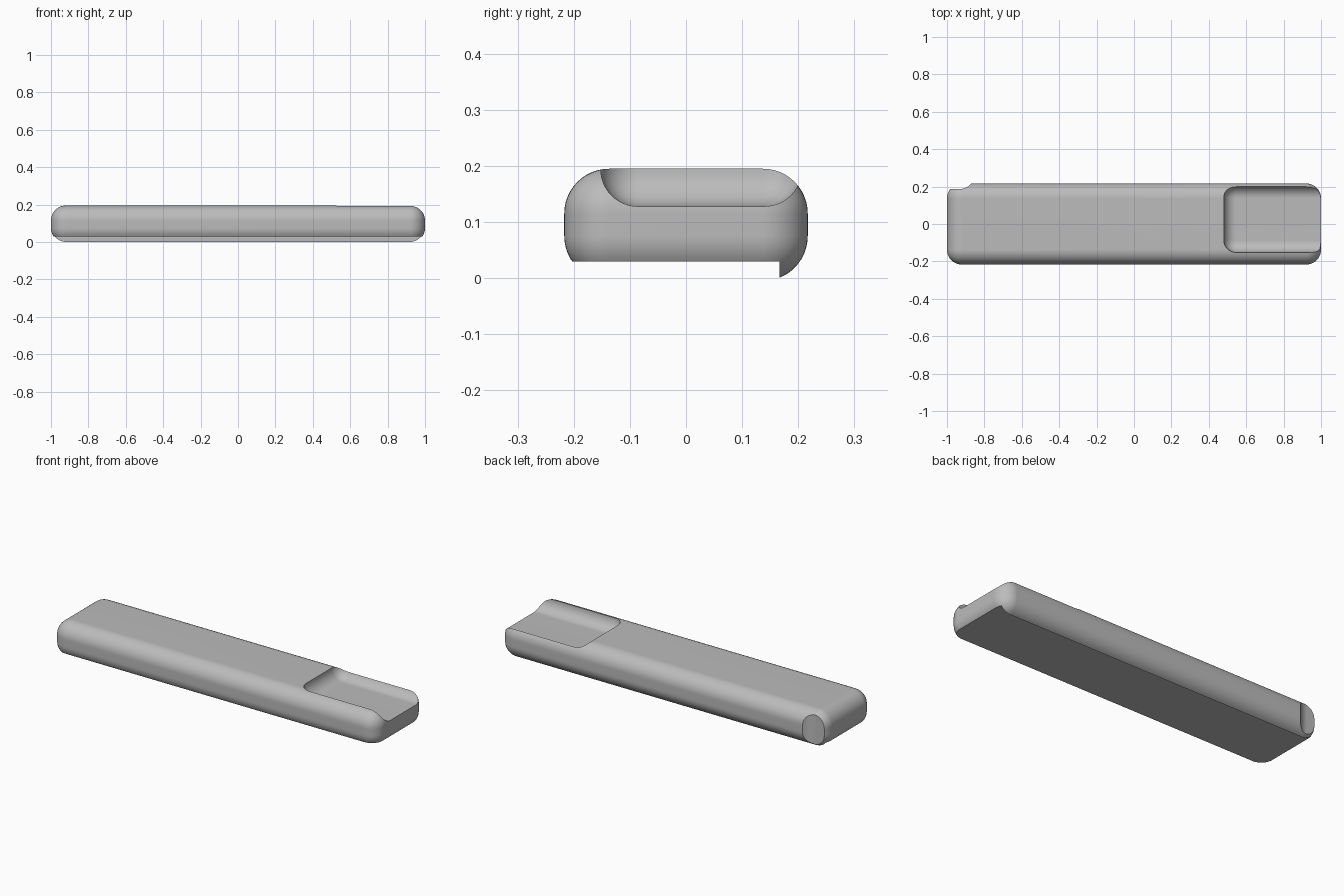
import bpy
import bmesh
import math

default = bpy.data.objects.get("Cube")
if default:
    bpy.data.objects.remove(default, do_unlink=True)

# Single flat grey
grey = bpy.data.materials.new("grey_plastic")
grey.use_nodes = True
colour = (0.5, 0.5, 0.5, 1.0)
grey.diffuse_color = colour
grey.node_tree.nodes["Principled BSDF"].inputs["Base Color"].default_value = colour


def box(name, low, high, radius=0.0, segments=12):
    """Box between two corners, with every edge rounded when radius is set."""
    bm = bmesh.new()
    bmesh.ops.create_cube(bm, size=1)
    for v in bm.verts:
        v.co = [(a + b) / 2 + c * (b - a) for a, b, c in zip(low, high, v.co)]
    if radius:
        bmesh.ops.bevel(bm, geom=bm.edges[:], offset=radius, offset_type='OFFSET',
                        segments=segments, profile=0.5, affect='EDGES')
    mesh = bpy.data.meshes.new(name)
    bm.to_mesh(mesh)
    bm.free()
    mesh.materials.append(grey)
    obj = bpy.data.objects.new(name, mesh)
    bpy.context.collection.objects.link(obj)
    return obj


def select(obj):
    bpy.ops.object.select_all(action='DESELECT')
    obj.select_set(True)
    bpy.context.view_layer.objects.active = obj


def cut(obj, cutter):
    """Subtract the cutter and remove it."""
    cutter.hide_render = True
    select(obj)
    mod = obj.modifiers.new("cut", 'BOOLEAN')
    mod.operation = 'DIFFERENCE'
    mod.solver = 'EXACT'
    mod.object = cutter
    bpy.ops.object.modifier_apply(modifier=mod.name)
    bpy.data.objects.remove(cutter, do_unlink=True)


# Long rounded bar
body = box("body", (-1, -0.217, -0.005), (1, 0.217, 0.195), 0.08)

# Flat underside, leaving a thin lip along the back
cut(body, box("underside_cutter", (-1.2, -0.4, -0.2), (1.2, 0.167, 0.03)))

# Scooped recess open at the end
cut(body, box("recess_cutter", (0.48, -0.152, 0.128), (1.3, 0.206, 0.5), 0.066))

# Thumb notch on the back corner
cut(body, box("notch_cutter", (-1.4, 0.187, -0.4), (-0.852, 0.6, 0.6), 0.08))

# Smooth fillets with crisp cut edges
select(body)
bpy.ops.object.shade_smooth_by_angle(angle=math.radians(25))
normals = body.modifiers.new("even_shading", 'WEIGHTED_NORMAL')
normals.keep_sharp = True
